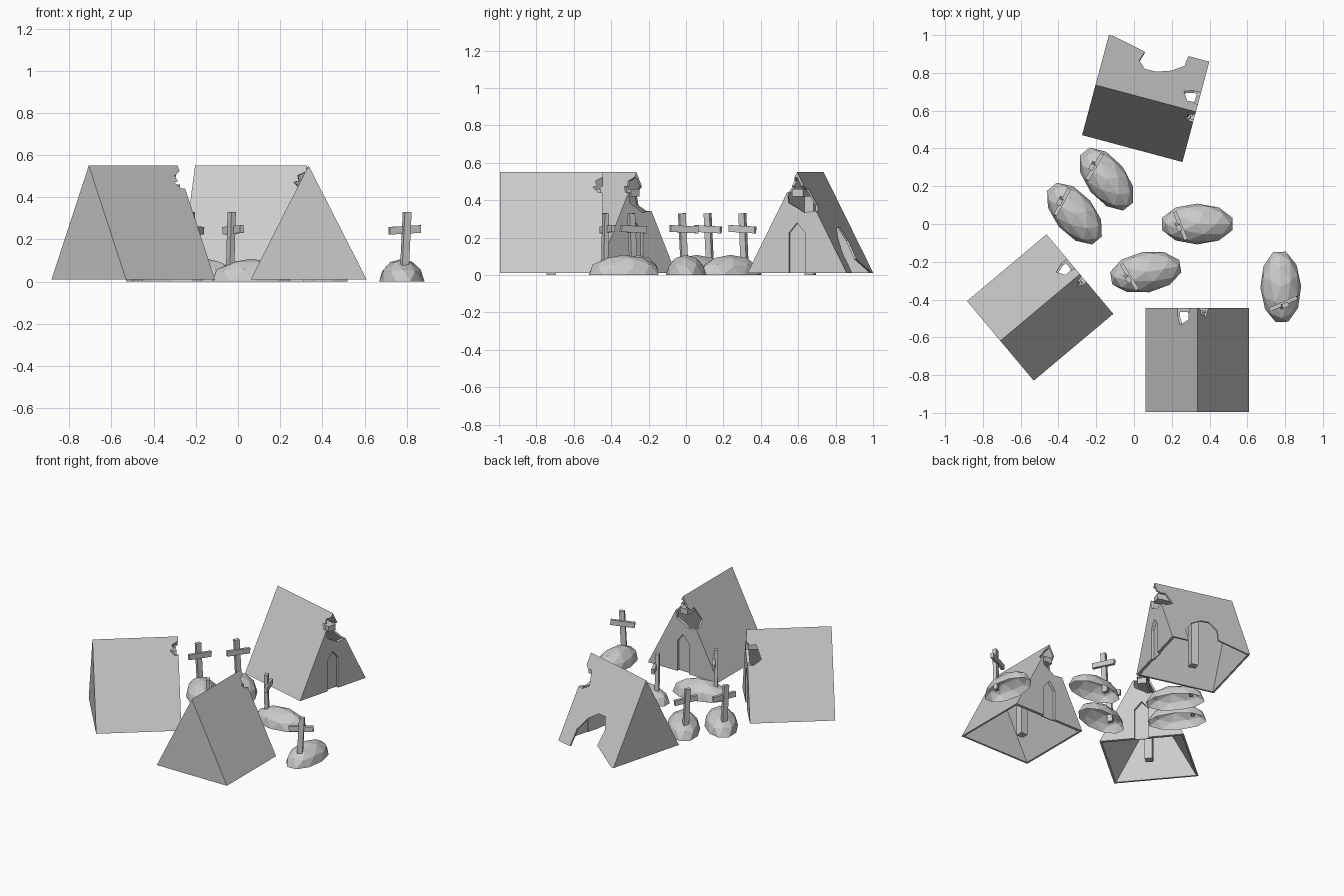
import bpy, bmesh
from math import radians
from mathutils import Matrix, Vector

if "Cube" in bpy.data.objects:
    bpy.data.objects.remove(bpy.data.objects["Cube"])

HALF, BASE, TOP = 0.275, 0.01, 0.55   # tent half width / half length, bottom and ridge heights
SKIN = 0.013


def finish(bm, name, mat):
    bmesh.ops.recalc_face_normals(bm, faces=bm.faces)
    me = bpy.data.meshes.new(name)
    bm.to_mesh(me)
    bm.free()
    me.transform(mat)
    ob = bpy.data.objects.new(name, me)
    bpy.context.collection.objects.link(ob)
    return ob


def slab(name, outer, inner, mat):
    """Closed plate between two matching outlines."""
    bm = bmesh.new()
    a = [bm.verts.new(p) for p in outer]
    b = [bm.verts.new(p) for p in inner]
    bm.faces.new(a)
    bm.faces.new(b[::-1])
    n = len(a)
    for i in range(n):
        j = (i + 1) % n
        bm.faces.new((a[i], a[j], b[j], b[i]))
    return finish(bm, name, mat)


def box(name, size, loc, mat, rot=None):
    bm = bmesh.new()
    m = Matrix.Translation(loc) @ (rot or Matrix()) @ Matrix.Diagonal((*size, 1))
    bmesh.ops.create_cube(bm, size=1, matrix=m)
    return finish(bm, name, mat)


def slope_z(s):
    return TOP - s / HALF * (TOP - BASE)


def roof(name, side, outline, mat):
    """Outline is (position along ridge, horizontal distance from ridge)."""
    outer = [(side * s, y, slope_z(s)) for y, s in outline]
    inner = [(side * max(s - SKIN, 0), y, slope_z(max(s, SKIN))) for y, s in outline]
    slab(name, outer, inner, mat)


def wall(name, outline, y0, y1, mat):
    slab(name, [(x, y0, z) for x, z in outline], [(x, y1, z) for x, z in outline], mat)


def tent(tag, x, y, deg, torn=False):
    mat = Matrix.Translation((x, y, 0)) @ Matrix.Rotation(radians(deg), 4, 'Z')
    # canvas slopes with ragged tears at the entrance end
    left = [(-HALF, 0), (HALF, 0), (HALF, .038), (.25, .047), (.215, .045),
            (.185, .09), (.235, .106), (HALF, .105), (HALF, HALF)]
    if torn:  # large hole eaten out of the lower edge
        left += [(.16, HALF), (.154, .22), (.093, .177), (.017, .151), (-.045, .15),
                 (-.085, .186), (-.068, .237), (-.25, HALF)]
    left.append((-HALF, HALF))
    right = [(-HALF, 0), (HALF, 0), (HALF, .014), (.235, .024), (.245, .038),
             (.22, .04), (.25, .055), (HALF, .056), (HALF, HALF), (-HALF, HALF)]
    roof("roof_left_" + tag, -1, left, mat)
    roof("roof_right_" + tag, 1, right, mat)
    # plain rear wall
    wall("rear_wall_" + tag, [(-.271, BASE), (.271, BASE), (0, .542)], -HALF, -HALF + SKIN, mat)
    # entrance wall with torn top and pointed doorway
    door = [(-.045, BASE), (-.045, .225), (0, .28), (.045, .225), (.045, BASE)]
    wall("entrance_wall_" + tag,
         [(-.271, BASE)] + door + [(.271, BASE), (.053, .44), (.046, .385), (0, .36),
          (-.04, .335), (-.102, .343)], HALF, HALF - .02, mat)
    wall("door_flap_" + tag, [(x * 1.1, z) for x, z in door], HALF - .019, HALF - .025, mat)
    # inner frame
    box("centre_pole_" + tag, (.05, .05, .43), (0, 0, .215), mat)
    box("ridge_beam_" + tag, (.06, .53, .04), (0, 0, .44), mat)


def grave(tag, x, y, deg):
    mat = Matrix.Translation((x, y, 0)) @ Matrix.Rotation(radians(deg), 4, 'Z')
    # faceted hollow mound
    bm = bmesh.new()
    bmesh.ops.create_icosphere(bm, subdivisions=2, radius=1)
    bmesh.ops.bisect_plane(bm, geom=bm.verts[:] + bm.edges[:] + bm.faces[:], dist=1e-4,
                           plane_co=(0, 0, 0), plane_no=(0, 0, -1), clear_outer=True)
    bmesh.ops.scale(bm, vec=Vector((.195, .108, .108)), verts=bm.verts)
    finish(bm, "mound_" + tag, mat)
    # slightly crooked cross at the head end
    m = mat @ Matrix.Translation((-.10, -.015, 0)) @ Matrix.Rotation(radians(22), 4, 'Z')
    lean = Matrix.Rotation(radians(3), 4, 'X')
    box("cross_post_" + tag, (.025, .035, .29), (0, 0, .185), m, lean)
    box("cross_bar_" + tag, (.02, .16, .036), (.012, 0, .245), m, Matrix.Rotation(radians(-3), 4, 'X'))


tent("south", .335, -.72, 0)
tent("west", -.497, -.442, -50)
tent("north", .062, .665, -105, torn=True)

for i, g in enumerate([(.335, 0, 0), (.062, -.255, 10), (.777, -.333, 92),
                       (-.315, .055, -50), (-.146, .238, -52)]):
    grave(str(i + 1), *g)
